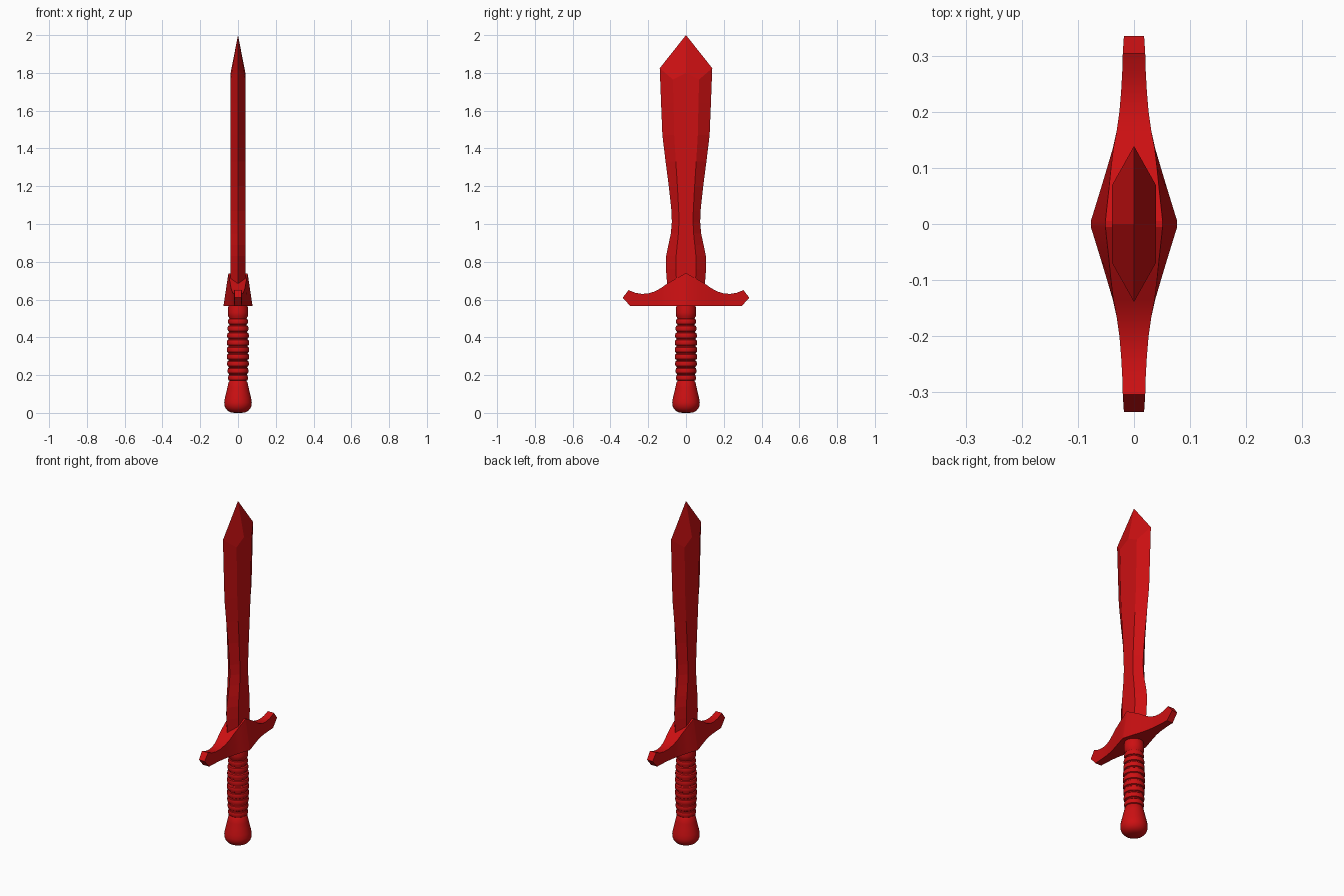
import bpy, bmesh, math

if "Cube" in bpy.data.objects:
    bpy.data.objects.remove(bpy.data.objects["Cube"])

red = bpy.data.materials.new("red")
red.diffuse_color = (0.6, 0.005, 0.006, 1)
red.use_nodes = True
red.node_tree.nodes["Principled BSDF"].inputs["Base Color"].default_value = red.diffuse_color


def finish(name, bm, angle=None):
    bmesh.ops.recalc_face_normals(bm, faces=bm.faces[:])
    me = bpy.data.meshes.new(name)
    bm.to_mesh(me)
    bm.free()
    ob = bpy.data.objects.new(name, me)
    bpy.context.collection.objects.link(ob)
    me.materials.append(red)
    if angle:
        bpy.ops.object.select_all(action='DESELECT')
        ob.select_set(True)
        bpy.context.view_layer.objects.active = ob
        bpy.ops.object.shade_smooth_by_angle(angle=math.radians(angle))
    return ob


def bridge(bm, a, b):
    n = len(a)
    for i in range(n):
        bm.faces.new((a[i], a[(i + 1) % n], b[(i + 1) % n], b[i]))


def lathe(name, profile, sides=32):
    bm = bmesh.new()
    rings = [[bm.verts.new((r * math.cos(2 * math.pi * i / sides),
                            r * math.sin(2 * math.pi * i / sides), z))
              for i in range(sides)] for r, z in profile]
    for a, b in zip(rings, rings[1:]):
        bridge(bm, a, b)
    bm.faces.new(rings[0])
    bm.faces.new(rings[-1])
    return finish(name, bm, 35)


# Blade: bevelled section with flat centre, leaf-shaped outline (half width, z)
T = 0.039
outline = [(0.095, 0.60), (0.10, 0.68), (0.106, 0.76), (0.105, 0.83), (0.093, 0.89),
           (0.08, 0.95), (0.075, 1.01), (0.077, 1.07), (0.091, 1.2), (0.108, 1.33),
           (0.125, 1.47), (0.132, 1.64), (0.139, 1.825)]
bm = bmesh.new()
rings = []
for w, z in outline:
    last = z == outline[-1][1]
    zf, zc = (1.765, 1.80) if last else (z, z)
    pts = [(0, w, z), (T, w / 2, zf), (T, 0, zc), (T, -w / 2, zf),
           (0, -w, z), (-T, -w / 2, zf), (-T, 0, zc), (-T, w / 2, zf)]
    rings.append([bm.verts.new(p) for p in pts])
for a, b in zip(rings, rings[1:]):
    bridge(bm, a, b)
bm.faces.new(rings[0])
tip = bm.verts.new((0, 0, 2.0))
top = rings[-1]
for e, f, c in ((0, 1, 2), (4, 3, 2), (4, 5, 6), (0, 7, 6)):
    bm.faces.new((tip, top[e], top[f], top[c]))
finish("blade", bm)

# Crossguard: stations (y, top z, half thickness at base, half thickness at top)
half = [(0.005, 0.738, 0.077, 0.051), (0.06, 0.707, 0.06, 0.045),
        (0.10, 0.684, 0.048, 0.041), (0.134, 0.66, 0.038, 0.037),
        (0.165, 0.643, 0.031, 0.031), (0.20, 0.632, 0.026, 0.026),
        (0.235, 0.63, 0.023, 0.023), (0.27, 0.636, 0.021, 0.021),
        (0.304, 0.65, 0.02, 0.02)]
bm = bmesh.new()
stations = [(-y, z, b, t) for y, z, b, t in reversed(half)] + half
rings = []
for y, z, b, t in stations:
    yb = y * 0.97 if abs(y) > 0.3 else y
    rings.append([bm.verts.new(p) for p in
                  ((b, yb, 0.565), (t, y, z), (-t, y, z), (-b, yb, 0.565))])
for a, b in zip(rings, rings[1:]):
    bridge(bm, a, b)
# Pointed ends of the arms
for ring, s in ((rings[0], -1), (rings[-1], 1)):
    p = bm.verts.new((0.018, s * 0.335, 0.61))
    q = bm.verts.new((-0.018, s * 0.335, 0.61))
    bm.faces.new((ring[0], ring[1], p))
    bm.faces.new((ring[2], ring[3], q))
    bm.faces.new((ring[1], ring[2], q, p))
    bm.faces.new((ring[3], ring[0], p, q))
finish("crossguard", bm, 20)

# Grip: stacked rounded bands, fattest in the middle
z0, z1, count = 0.165, 0.50, 9
pitch = (z1 - z0) / count
profile = []
for i in range(count):
    r = 0.051 + 0.008 * math.sin(math.pi * (i + 0.5) / count)
    zb = z0 + i * pitch
    for dr, f in ((-0.007, 0.0), (-0.007, 0.14), (-0.002, 0.22), (0, 0.4),
                  (0, 0.7), (-0.002, 0.9), (-0.007, 0.98)):
        profile.append((r + dr, zb + f * pitch))
profile += [(0.046, 0.502), (0.052, 0.512), (0.054, 0.53), (0.053, 0.55), (0.05, 0.575)]
lathe("grip", profile)

# Pommel: flared knob with rounded base
lathe("pommel", [(0.02, 0.0), (0.038, 0.003), (0.054, 0.011), (0.066, 0.024),
                 (0.072, 0.04), (0.073, 0.054), (0.07, 0.075), (0.063, 0.105),
                 (0.056, 0.135), (0.05, 0.162), (0.044, 0.17)])
